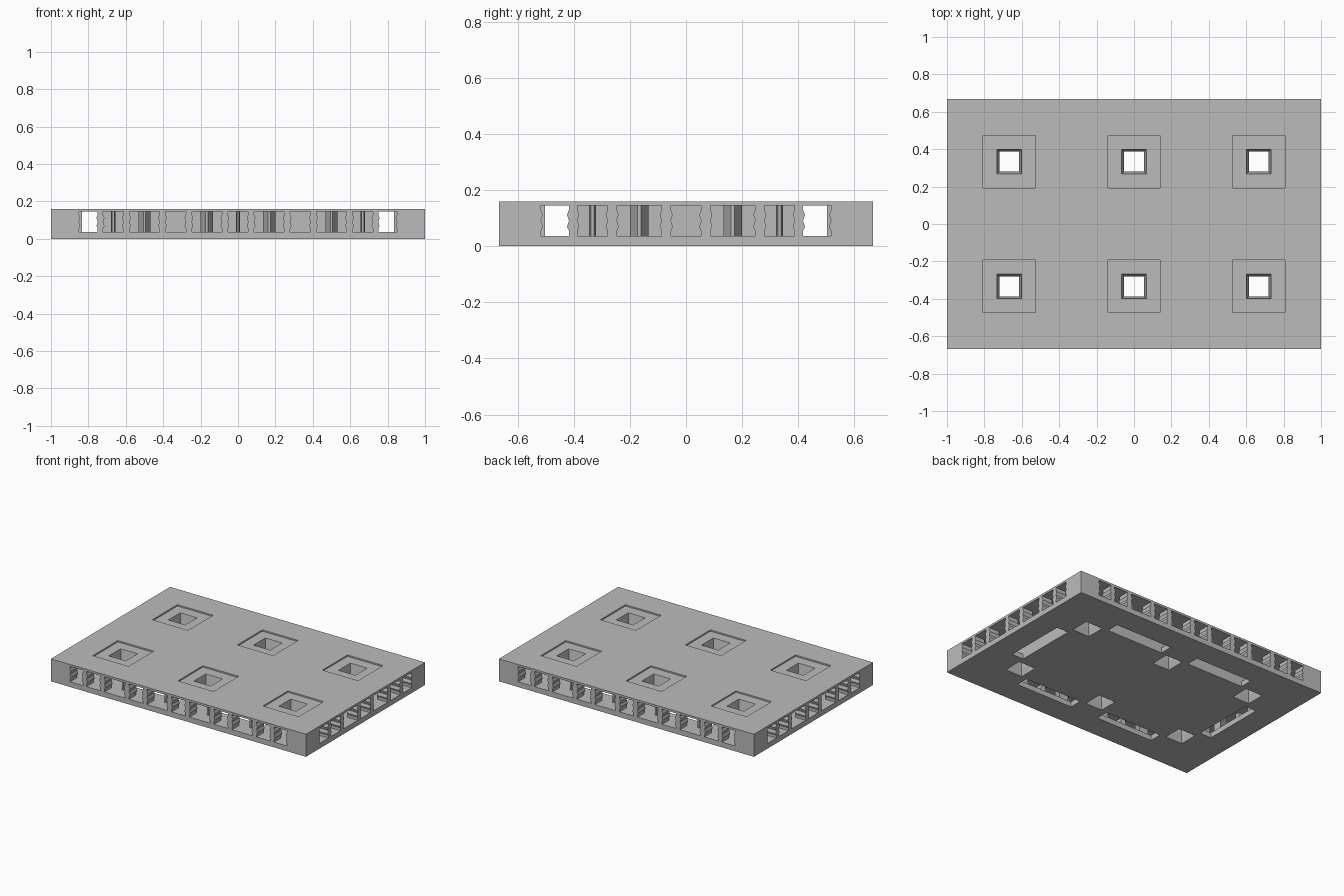
import bpy, bmesh, math
from mathutils import Vector

if "Cube" in bpy.data.objects:
    bpy.data.objects.remove(bpy.data.objects["Cube"])

HX, HY, H = 1.0, 0.667, 0.16
LOW, HIGH = 0.037, 0.145          # height range of the side openings
CELL = 2 / 3

grey = bpy.data.materials.new("stone_grey")
grey.use_nodes = True
color = (0.5, 0.5, 0.5, 1)
grey.diffuse_color = color
grey.node_tree.nodes["Principled BSDF"].inputs["Base Color"].default_value = color


def loft(bm, loops, ring=False):
    """Bridge equal-length loops; cap the ends, or close into a ring."""
    rows = [[bm.verts.new(p) for p in loop] for loop in loops]
    n = len(rows[0])
    pairs = list(zip(rows, rows[1:]))
    if ring:
        pairs.append((rows[-1], rows[0]))
    else:
        bm.faces.new(rows[0])
        bm.faces.new(rows[-1])
    for a, b in pairs:
        for i in range(n):
            j = (i + 1) % n
            bm.faces.new((a[i], a[j], b[j], b[i]))


def rect(cx, cy, hx, hy, z):
    return [(cx + sx * hx, cy + sy * hy, z)
            for sx, sy in ((-1, -1), (1, -1), (1, 1), (-1, 1))]


def box(bm, cx, cy, hx, hy, z0, z1):
    loft(bm, [rect(cx, cy, hx, hy, z0), rect(cx, cy, hx, hy, z1)])


def finish(name, bm):
    bmesh.ops.recalc_face_normals(bm, faces=bm.faces[:])
    mesh = bpy.data.meshes.new(name)
    bm.to_mesh(mesh)
    bm.free()
    obj = bpy.data.objects.new(name, mesh)
    bpy.context.collection.objects.link(obj)
    mesh.materials.append(grey)
    return obj


def side_point(side, t, inset, z):
    """Point at t along a side and inset from its outer face."""
    return {"front": (t, -HY + inset, z), "back": (t, HY - inset, z),
            "right": (HX - inset, t, z), "left": (-HX + inset, t, z)}[side]


SIDES = {"front": HX, "back": HX, "right": HY, "left": HY}


def side_steps(half):
    """Opening centres along one side, with their step index."""
    count = round(half * 6) - 1
    return [(k, k / 6) for k in range(-count, count + 1)]


# Slab
bm = bmesh.new()
box(bm, 0, 0, HX, HY, 0, H)
slab = finish("tile_base", bm)
cutters = []

# Pinched openings along every side
bm = bmesh.new()
for side, half in SIDES.items():
    last = len(side_steps(half)) // 2
    for k, t in side_steps(half):
        w = 0.054 if k % 2 == 0 else 0.08
        if abs(k) == last:
            t, w = math.copysign(half - 0.2, t), 0.05
        edge = [(w, 0), (w, 0.15), (w - 0.007, 0.3), (w, 0.5),
                (w - 0.007, 0.7), (w, 0.85), (w, 1)]
        outline = edge + [(-x, f) for x, f in reversed(edge)]
        loft(bm, [[side_point(side, t + x, d, LOW + f * (HIGH - LOW)) for x, f in outline]
                  for d in (-0.05, 0.1)])
cutters.append(finish("side_opening_cutter", bm))

# Channel running inside the edge
bm = bmesh.new()
outer, inner = 0.08, 0.262
loft(bm, [rect(0, 0, HX - i, HY - i, z) for i, z in
          ((outer, LOW), (outer, HIGH), (inner, HIGH), (inner, LOW))], ring=True)
cutters.append(finish("channel_cutter", bm))

# Long slots through the underside
bm = bmesh.new()
mid = 0.217
for s in (-1, 1):
    for x in (-CELL / 2, CELL / 2):
        box(bm, x, s * (HY - mid), 0.223, 0.045, -0.05, 0.09)
    box(bm, s * (HX - mid), 0, 0.045, 0.223, -0.05, 0.09)
cutters.append(finish("slot_cutter", bm))

# Shallow square recesses on top, and tapered holes through the slab
recess, hole = bmesh.new(), bmesh.new()
for x in (-CELL, 0, CELL):
    for y in (-CELL / 2, CELL / 2):
        box(recess, x, y, 0.14, 0.14, H - 0.01, H + 0.05)
        loft(hole, [rect(x, y, r, r, z) for r, z in
                    ((0.069, -0.01), (0.053, 0.05), (0.053, 0.08), (0.069, H + 0.005))])
cutters.append(finish("recess_cutter", recess))
cutters.append(finish("hole_cutter", hole))

for cutter in cutters:
    mod = slab.modifiers.new(cutter.name, "BOOLEAN")
    mod.operation = "DIFFERENCE"
    mod.solver = "EXACT"
    mod.object = cutter
    cutter.hide_render = True
    cutter.hide_viewport = True
    cutter.display_type = "WIRE"

# Bake the cuts and drop the cutters
graph = bpy.context.evaluated_depsgraph_get()
cut_mesh = bpy.data.meshes.new_from_object(slab.evaluated_get(graph))
slab.modifiers.clear()
slab.data = cut_mesh
for cutter in cutters:
    bpy.data.objects.remove(cutter)

# Wedge pillars standing behind the openings
bm = bmesh.new()
for side, half in SIDES.items():
    last = len(side_steps(half)) // 2
    for k, t in side_steps(half):
        if abs(k) == last or (k % 2 == 0 and (k + (0 if half == HX else 2)) % 4 == 2
                              and half == HX):
            continue
        if half == HY and k == 0:
            continue
        w = 0.012 if k % 2 == 0 else 0.033
        plan = [(-w, 0.165), (-0.006, 0.09), (0.006, 0.09), (w, 0.165)]
        loft(bm, [[side_point(side, t + x, d, z) for x, d in plan]
                  for z in (LOW - 0.002, HIGH + 0.002)])
finish("wedge_pillars", bm)
